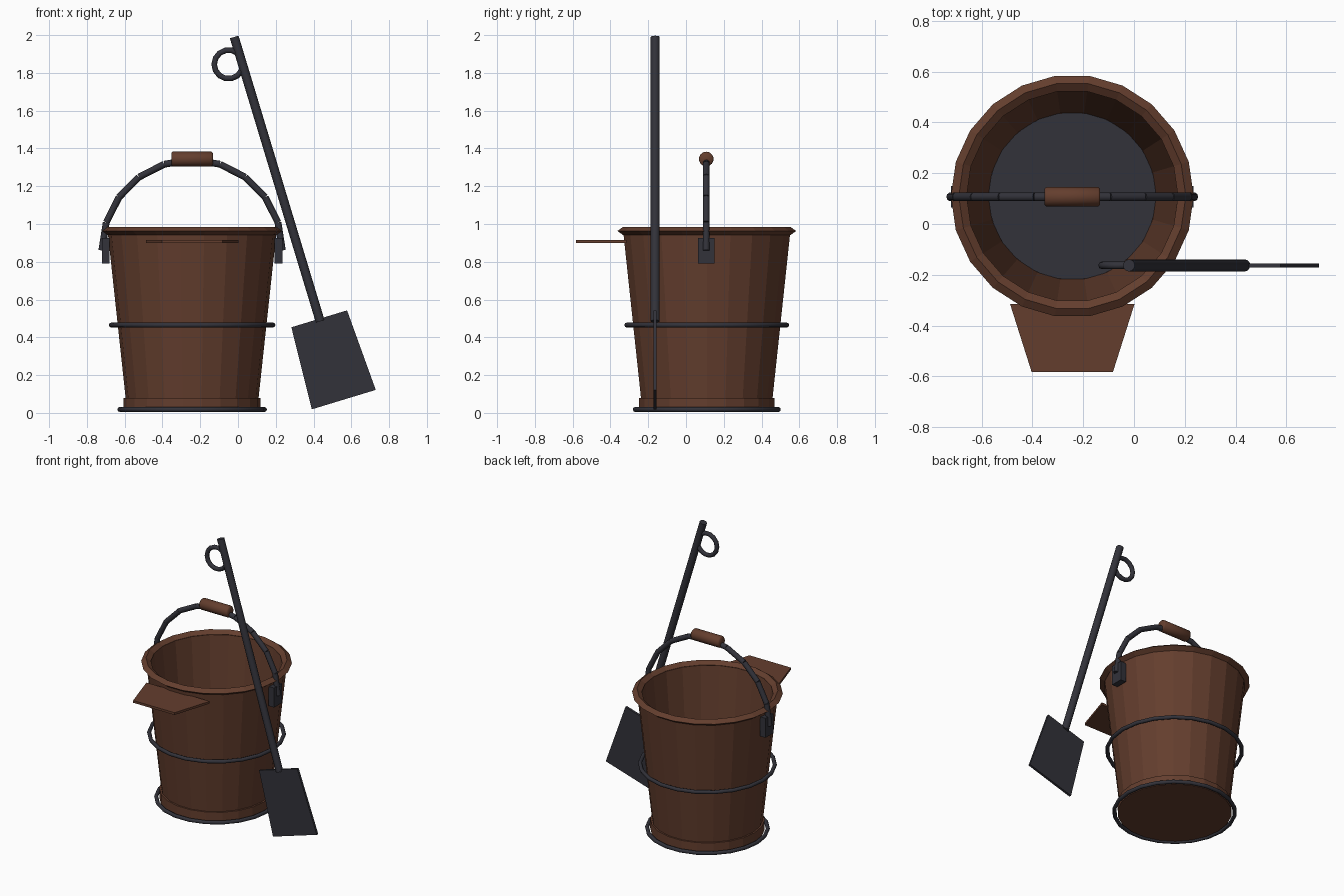
import bpy, bmesh
from math import sin, cos, pi, radians
from mathutils import Vector, Matrix

cube = bpy.data.objects.get("Cube")
if cube:
    bpy.data.objects.remove(cube, do_unlink=True)

CX, CY = -0.243, 0.11      # bucket axis
SIDES = 22                 # staves around the bucket


def material(name, rgb):
    m = bpy.data.materials.new(name)
    m.use_nodes = True
    m.diffuse_color = (*rgb, 1)
    bsdf = m.node_tree.nodes["Principled BSDF"]
    bsdf.inputs["Base Color"].default_value = (*rgb, 1)
    bsdf.inputs["Roughness"].default_value = 0.8
    return m


wood = material("brown_wood", (0.127, 0.048, 0.027))
iron = material("dark_iron", (0.032, 0.032, 0.042))


def finish(name, bm, mat, smooth=False):
    bmesh.ops.recalc_face_normals(bm, faces=bm.faces)
    me = bpy.data.meshes.new(name)
    bm.to_mesh(me)
    bm.free()
    me.materials.append(mat)
    ob = bpy.data.objects.new(name, me)
    bpy.context.collection.objects.link(ob)
    if smooth:
        bpy.ops.object.select_all(action="DESELECT")
        ob.select_set(True)
        bpy.context.view_layer.objects.active = ob
        bpy.ops.object.shade_smooth_by_angle(angle=radians(50))
    return ob


def lathe(name, profile, mat, closed=False, matrix=None, sides=SIDES, smooth=False):
    """Turn an (r, z) profile about z, then place it."""
    bm = bmesh.new()
    pts = [bm.verts.new((r, 0, z)) for r, z in profile]
    edges = [bm.edges.new(p) for p in zip(pts, pts[1:])]
    if closed:
        edges.append(bm.edges.new((pts[-1], pts[0])))
    bmesh.ops.spin(bm, geom=pts + edges, cent=(0, 0, 0), axis=(0, 0, 1),
                   angle=2 * pi, steps=sides, use_duplicate=False)
    bmesh.ops.remove_doubles(bm, verts=bm.verts, dist=0.0005)
    bm.transform(matrix or Matrix.Translation((CX, CY, 0)))
    return finish(name, bm, mat, smooth)


def ring(name, radius, tube_r, tube_z, z, mat, tube_sides=8, **kw):
    prof = [(radius + tube_r * cos(2 * pi * i / tube_sides),
             z + tube_z * sin(2 * pi * i / tube_sides)) for i in range(tube_sides)]
    return lathe(name, prof, mat, closed=True, **kw)


def rods(name, path, radius, mat, sides=10):
    """Straight rods laid end to end along a path."""
    bm = bmesh.new()
    for a, b in zip(path, path[1:]):
        a, b = Vector(a), Vector(b)
        turn = (b - a).to_track_quat("Z", "Y").to_matrix().to_4x4()
        bmesh.ops.create_cone(bm, cap_ends=True, segments=sides, radius1=radius,
                              radius2=radius, depth=(b - a).length,
                              matrix=Matrix.Translation((a + b) / 2) @ turn)
    return finish(name, bm, mat, True)


def slab(name, outline, thickness, matrix, mat):
    """Flat outline in local xy, given thickness along local z."""
    bm = bmesh.new()
    f = bm.faces.new([bm.verts.new((x, y, -thickness / 2)) for x, y in outline])
    out = bmesh.ops.extrude_face_region(bm, geom=[f])
    top = [v for v in out["geom"] if isinstance(v, bmesh.types.BMVert)]
    bmesh.ops.translate(bm, verts=top, vec=(0, 0, thickness))
    bm.transform(matrix)
    return finish(name, bm, mat)


# Bucket body with foot band, hollow inside
lathe("bucket_body", [(0, 0.012), (0.363, 0.012), (0.363, 0.08), (0.352, 0.08),
                      (0.447, 0.96), (0.418, 0.96), (0.33, 0.085), (0, 0.085)], wood)
ring("bucket_rim", 0.447, 0.031, 0.022, 0.963, wood, tube_sides=4)
lathe("bucket_floor", [(0, 0.092), (0.33, 0.092), (0.33, 0.087), (0, 0.087)], iron, sides=32)

# Iron hoops
ring("middle_hoop", 0.428, 0.013, 0.013, 0.465, iron, smooth=True)
ring("bottom_hoop", 0.383, 0.013, 0.013, 0.018, iron, smooth=True)

# Carrying handle, its ears and wooden grip
arc = [(CX + 0.478 * cos(pi * i / 10), CY - 0.003, 0.86 + 0.48 * sin(pi * i / 10))
       for i in range(11)]
rods("carry_handle", arc, 0.018, iron)
for side, word in ((1, "left"), (-1, "right")):
    place = Matrix.Translation((CX + side * 0.457, CY - 0.003, 0.858))
    slab(word + "_ear", [(-0.021, -0.043), (0.021, -0.043), (0.021, 0.043), (-0.021, 0.043)],
         0.136, place, iron)
grip_place = Matrix.Translation((CX, CY - 0.003, 1.344)) @ Matrix.Rotation(pi / 2, 4, "Y")
lathe("handle_grip", [(0, -0.11), (0.032, -0.11), (0.039, -0.102), (0.039, 0.102),
                      (0.032, 0.11), (0, 0.11)],
      wood, matrix=grip_place, sides=14, smooth=True)

# Front shelf
slab("front_shelf", [(-0.245, -0.315), (-0.16, -0.583), (0.16, -0.583), (0.245, -0.315)],
     0.016, Matrix.Translation((CX, 0, 0.908)), wood)

# Shovel leaning to one side
SY = -0.163
rods("shovel_shaft", [(-0.02, SY, 1.99), (0.435, SY, 0.485)], 0.024, iron, 12)
upright = Matrix.Rotation(pi / 2, 4, "X")
lean = Matrix.Rotation(radians(16.9), 4, "Z")
slab("shovel_blade", [(-0.154, 0), (0.154, 0), (0.177, -0.447), (-0.177, -0.447)], 0.016,
     Matrix.Translation((0.43, SY, 0.498)) @ upright @ lean, iron)
ring("shovel_loop", 0.076, 0.015, 0.015, 0, iron, sides=14, smooth=True,
     matrix=Matrix.Translation((-0.05, SY, 1.845)) @ upright)
